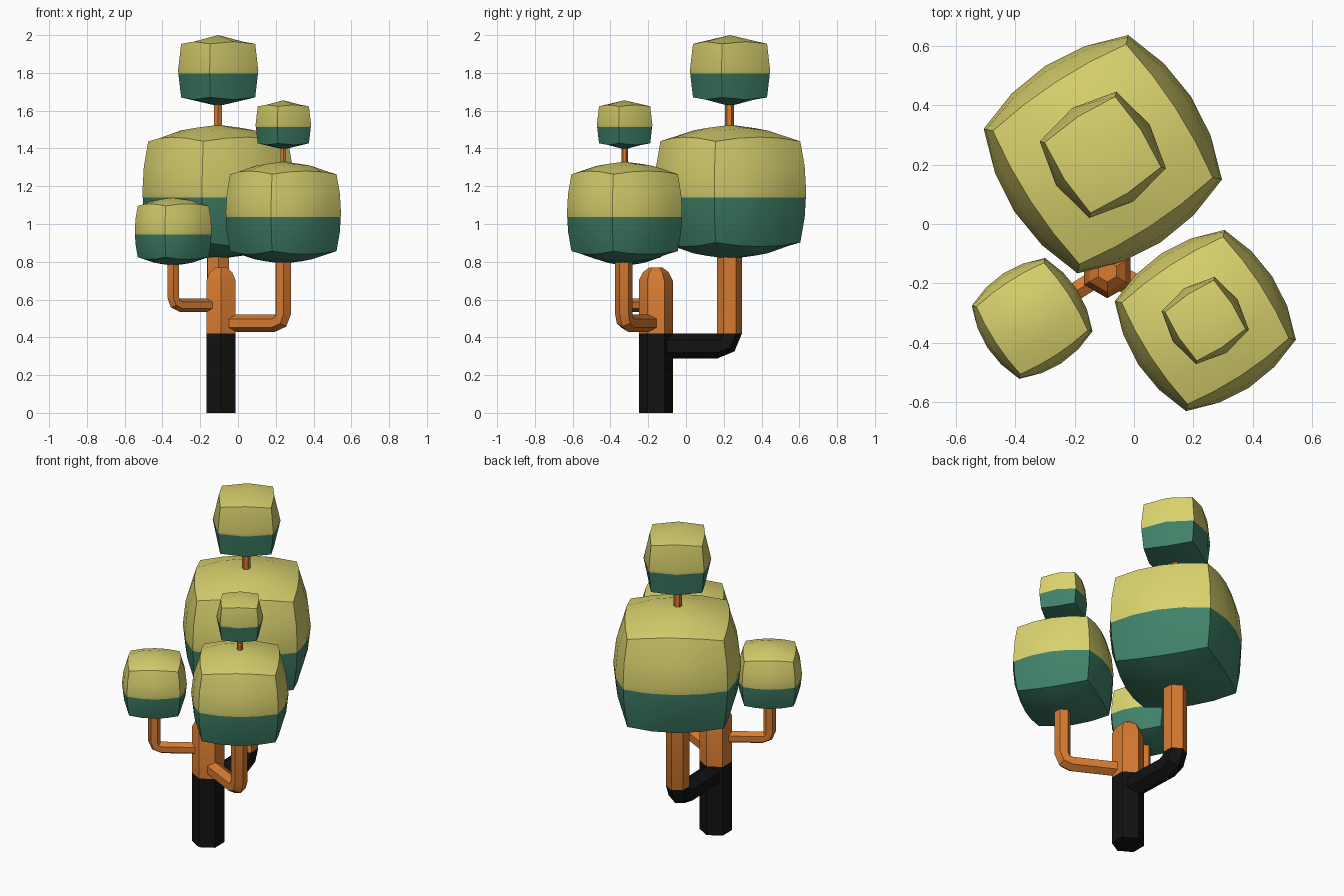
import bpy, bmesh, math
from mathutils import Vector, Matrix

if "Cube" in bpy.data.objects:
    bpy.data.objects.remove(bpy.data.objects["Cube"])


def material(name, rgb):
    m = bpy.data.materials.new(name)
    m.diffuse_color = (*rgb, 1)
    m.use_nodes = True
    m.node_tree.nodes["Principled BSDF"].inputs["Base Color"].default_value = m.diffuse_color
    return m


BARK = material("orange_bark", (0.69, 0.20, 0.03))
BLACK = material("black_base", (0.006, 0.006, 0.006))
LEAF = material("yellow_leaf", (0.69, 0.64, 0.155))
SHADE = material("green_leaf", (0.051, 0.223, 0.141))


def finish(name, bm, upper, lower, split, angle):
    # cut at the colour line, then colour the faces by height
    bmesh.ops.bisect_plane(bm, geom=bm.verts[:] + bm.edges[:] + bm.faces[:],
                           dist=1e-5, plane_co=(0, 0, split), plane_no=(0, 0, 1))
    bmesh.ops.recalc_face_normals(bm, faces=bm.faces[:])
    for f in bm.faces:
        f.material_index = int(f.calc_center_median().z < split)
    me = bpy.data.meshes.new(name)
    bm.to_mesh(me)
    bm.free()
    me.materials.append(upper)
    me.materials.append(lower)
    ob = bpy.data.objects.new(name, me)
    bpy.context.collection.objects.link(ob)
    bpy.ops.object.select_all(action='DESELECT')
    ob.select_set(True)
    bpy.context.view_layer.objects.active = ob
    bpy.ops.object.shade_smooth_by_angle(angle=math.radians(angle))
    return ob


def foliage(name, x, y, z, h, cuts):
    # bulging cube, half size h at the face centres
    bm = bmesh.new()
    bmesh.ops.create_cube(bm, size=2)
    bmesh.ops.subdivide_edges(bm, edges=bm.edges[:], cuts=cuts, use_grid_fill=True)

    def bulge(a, b, c):
        return h * a * (1 - 0.183 * (b * b + c * c) + 0.12 * b * b * c * c)
    for v in bm.verts:
        a, b, c = v.co
        v.co = (bulge(a, b, c), bulge(b, a, c), bulge(c, a, b))
    bm.transform(Matrix.Translation((x, y, z)) @ Matrix.Rotation(math.radians(33), 4, 'Z'))
    finish(name, bm, LEAF, SHADE, z - 0.085 * h, 30)


def hex_tube(name, rings, side, split=0.42):
    # rings: (centre, radius, in-plane direction); side: direction out of the bend plane
    bm = bmesh.new()
    loops = []
    for c, r, d in rings:
        loops.append([bm.verts.new(c + r * (math.cos(i * math.pi / 3) * d
                                            + math.sin(i * math.pi / 3) * side))
                      for i in range(6)])
    for p, q in zip(loops, loops[1:]):
        for i in range(6):
            j = (i + 1) % 6
            bm.faces.new((p[i], p[j], q[j], q[i]))
    bm.faces.new(loops[0])
    bm.faces.new(loops[-1])
    finish(name, bm, BARK, BLACK, split, 25)


X, Y, Z = Vector((1, 0, 0)), Vector((0, 1, 0)), Vector((0, 0, 1))
ROOT = Vector((-0.09, -0.16, 0))


def branch(name, x, y, z, top, r, bend):
    # runs out of the trunk, turns upward and ends inside the foliage
    end = Vector((x, y, 0))
    out = (end - ROOT).normalized()
    rings = [(ROOT + out * 0.03 + Z * z, r, -Z)]
    for k in range(3):
        a = k * math.pi / 4
        c = end - out * bend * (1 - math.sin(a)) + Z * (z + bend * (1 - math.cos(a)))
        rings.append((c, r, out * math.sin(a) - Z * math.cos(a)))
    rings.append((end + Z * top, r, out))
    hex_tube(name, rings, out.cross(Z))


def stem(name, x, y, z0, z1, r):
    c = Vector((x, y, 0))
    hex_tube(name, [(c + Z * z0, r, Y), (c + Z * z1, r, Y)], X)


# trunk with a rounded tip
hex_tube("trunk", [(ROOT + Z * z, r, Y) for z, r in
                   [(0, 0.09), (0.70, 0.09), (0.745, 0.068), (0.77, 0.035)]], X)

# branches
branch("back_branch", -0.105, 0.23, 0.353, 0.88, 0.066, 0.067)
branch("right_branch", 0.24, -0.33, 0.475, 0.86, 0.046, 0.05)
branch("left_branch", -0.343, -0.318, 0.57, 0.84, 0.035, 0.04)

# foliage blocks
foliage("back_foliage", -0.105, 0.235, 1.17, 0.355, 3)
foliage("right_foliage", 0.24, -0.325, 1.06, 0.27, 3)
foliage("left_foliage", -0.343, -0.318, 0.96, 0.18, 3)

# small top blocks on thin stems
stem("back_stem", -0.105, 0.23, 1.48, 1.68, 0.024)
foliage("back_top_foliage", -0.105, 0.233, 1.812, 0.188, 1)
stem("right_stem", 0.24, -0.325, 1.28, 1.44, 0.017)
foliage("right_top_foliage", 0.24, -0.325, 1.525, 0.13, 1)
